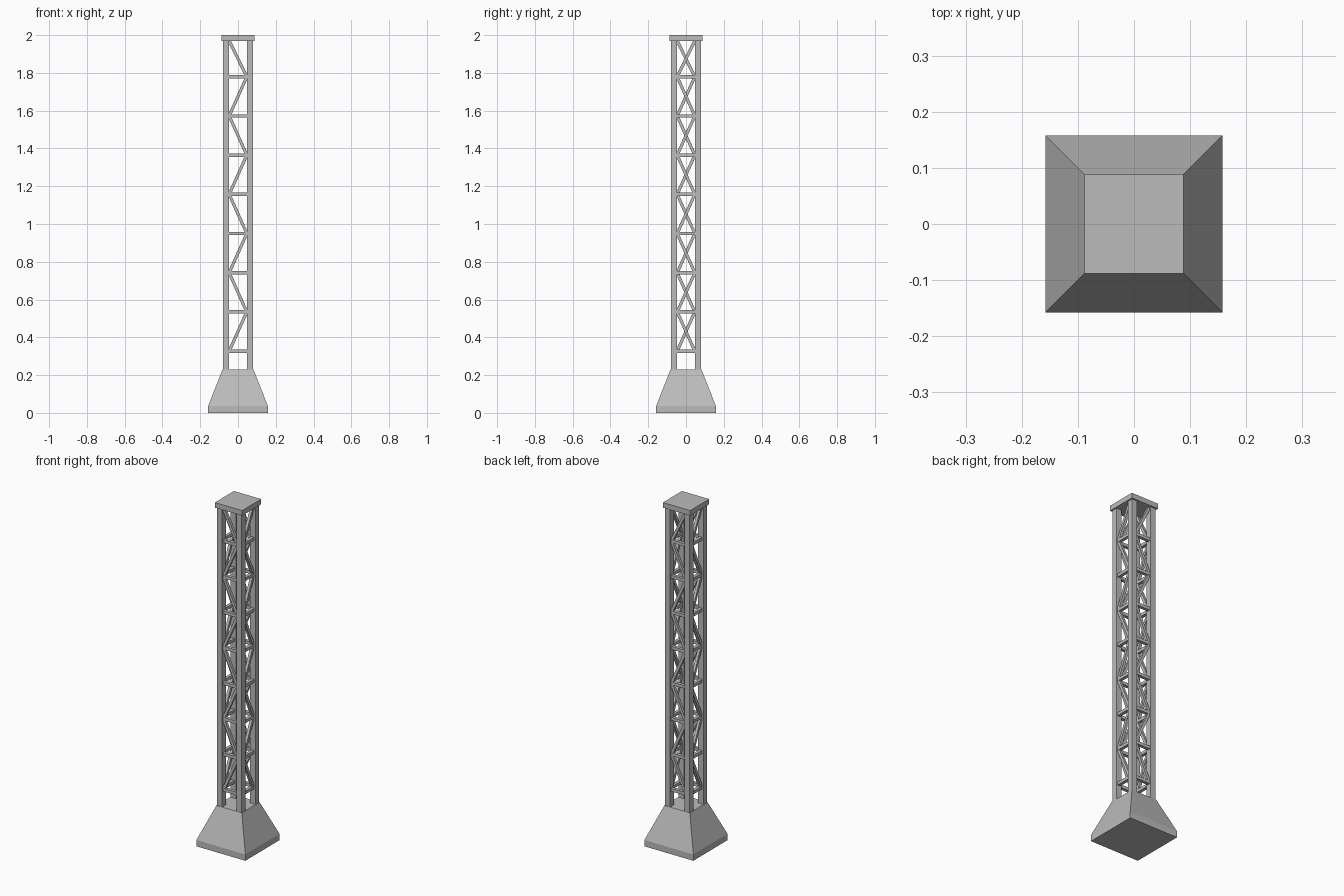
import bpy, bmesh
from mathutils import Vector

cube = bpy.data.objects.get("Cube")
if cube:
    bpy.data.objects.remove(cube, do_unlink=True)

steel = bpy.data.materials.new("light grey")
steel.use_nodes = True
GREY = (0.5, 0.5, 0.5, 1)
steel.diffuse_color = GREY
steel.node_tree.nodes["Principled BSDF"].inputs["Base Color"].default_value = GREY


def make_object(name, bm):
    bmesh.ops.recalc_face_normals(bm, faces=bm.faces)
    mesh = bpy.data.meshes.new(name)
    bm.to_mesh(mesh)
    bm.free()
    mesh.materials.append(steel)
    obj = bpy.data.objects.new(name, mesh)
    bpy.context.collection.objects.link(obj)
    return obj


def bar(name, start, end, width):
    """Square bar between two points."""
    start, end = Vector(start), Vector(end)
    axis = end - start
    bm = bmesh.new()
    bmesh.ops.create_cube(bm, size=1)
    bmesh.ops.scale(bm, vec=(width, width, axis.length), verts=bm.verts)
    # Keep one pair of faces parallel to the truss side
    if abs(axis.x) > 1e-6:
        side = Vector((0, 1, 0))
    else:
        side = Vector((1, 0, 0))
    up = axis.normalized()
    across = side.cross(up)
    middle = (start + end) / 2
    for v in bm.verts:
        v.co = middle + side * v.co.x + across * v.co.y + up * v.co.z
    return make_object(name, bm)


LEG, LEG_WIDTH = 0.063, 0.033
INNER = LEG - LEG_WIDTH / 2
BASE_TOP, CAP_BOTTOM, TOP = 0.23, 1.97, 2.0
FIRST, STEP, PANELS = 0.327, 0.2075, 8

# Flared footing
bm = bmesh.new()
rings = []
for half, z in ((0.158, 0), (0.158, 0.037), (0.082, BASE_TOP)):
    rings.append([bm.verts.new((sx * half, sy * half, z))
                  for sx, sy in ((-1, -1), (1, -1), (1, 1), (-1, 1))])
for low, high in zip(rings, rings[1:]):
    for i in range(4):
        j = (i + 1) % 4
        bm.faces.new((low[i], low[j], high[j], high[i]))
bm.faces.new(rings[0])
bm.faces.new(rings[-1])
make_object("footing", bm)

# Square top plate
bar("top_plate", (0, 0, CAP_BOTTOM), (0, 0, TOP), 0.176)

# Corner legs
for sx in (-1, 1):
    for sy in (-1, 1):
        x, y = sx * LEG, sy * LEG
        bar("corner_leg", (x, y, BASE_TOP), (x, y, CAP_BOTTOM), LEG_WIDTH)

# Rungs and zigzag braces on the four sides
for sign in (-1, 1):
    for panel in range(PANELS):
        z = FIRST + panel * STEP
        z_next = min(z + STEP, CAP_BOTTOM)
        lean = 1 if panel % 2 == 0 else -1
        x_end = INNER * lean
        y_end = -INNER * lean * sign
        bar("rung", (-INNER, sign * LEG, z), (INNER, sign * LEG, z), 0.018)
        bar("rung", (sign * LEG, -INNER, z), (sign * LEG, INNER, z), 0.018)
        bar("brace", (-x_end, sign * LEG, z), (x_end, sign * LEG, z_next), 0.016)
        bar("brace", (sign * LEG, -y_end, z), (sign * LEG, y_end, z_next), 0.016)
